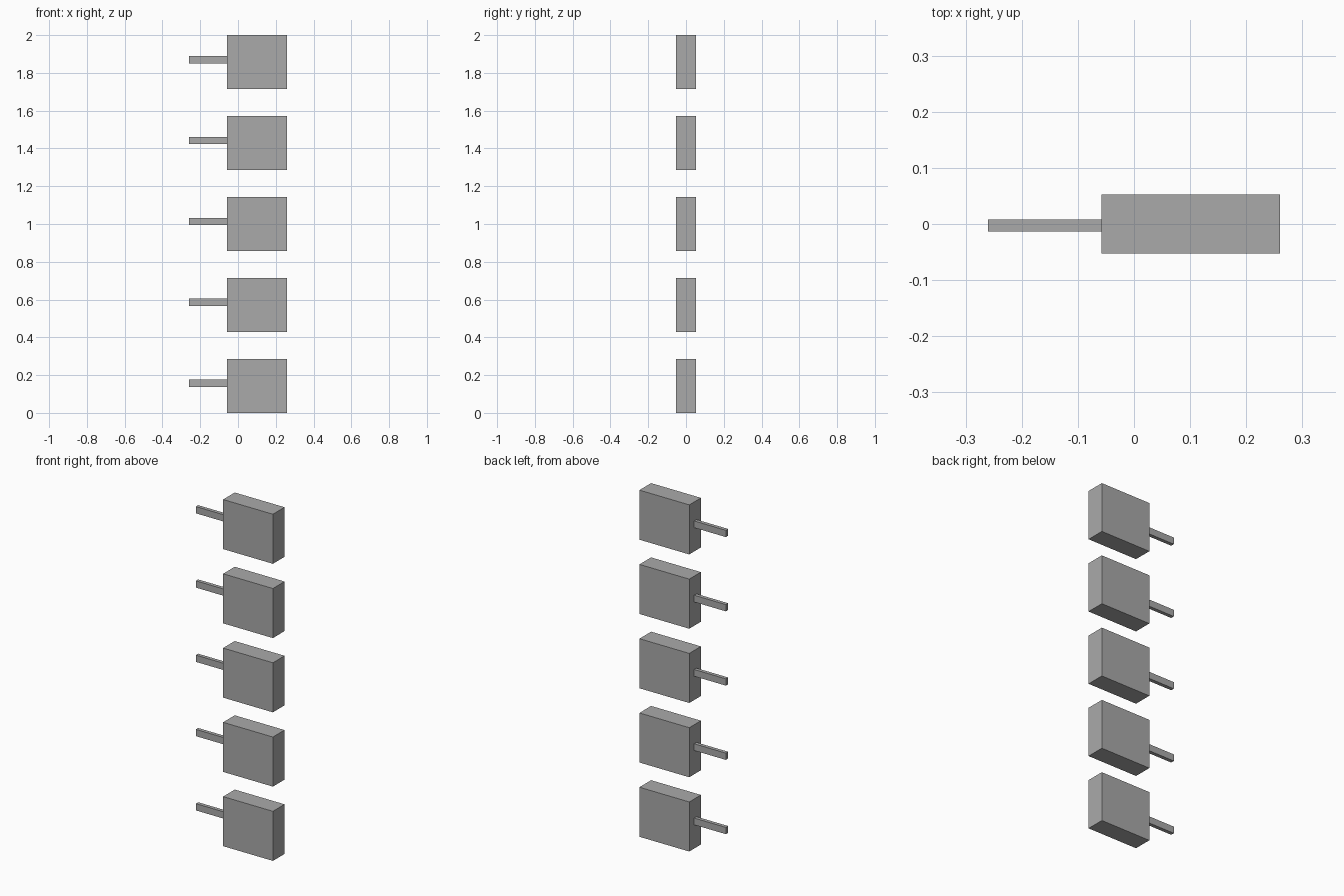
import bpy

cube = bpy.data.objects.get("Cube")
if cube:
    bpy.data.objects.remove(cube, do_unlink=True)

grey = bpy.data.materials.new("mid_grey")
grey.use_nodes = True
colour = (0.4, 0.4, 0.4, 1)
grey.diffuse_color = colour
grey.node_tree.nodes["Principled BSDF"].inputs["Base Color"].default_value = colour


def box(name, low, high):
    """Add a flat-sided box between two opposite corners."""
    centre = [(a + b) / 2 for a, b in zip(low, high)]
    size = [b - a for a, b in zip(low, high)]
    bpy.ops.mesh.primitive_cube_add(size=1, location=centre)
    obj = bpy.context.object
    obj.name = name
    obj.scale = size
    bpy.ops.object.transform_apply(location=False, rotation=False, scale=True)
    obj.data.materials.append(grey)


COUNT = 5
HEIGHT = 0.286
STEP = (2 - HEIGHT) / (COUNT - 1)

# A column of separate blocks, each with a thin pin on its right side
for i in range(COUNT):
    z = i * STEP
    box(f"block_{i + 1}", (-0.058, -0.053, z), (0.26, 0.053, z + HEIGHT))
    box(f"pin_{i + 1}", (-0.26, -0.013, z + 0.137), (-0.058, 0.008, z + 0.176))
